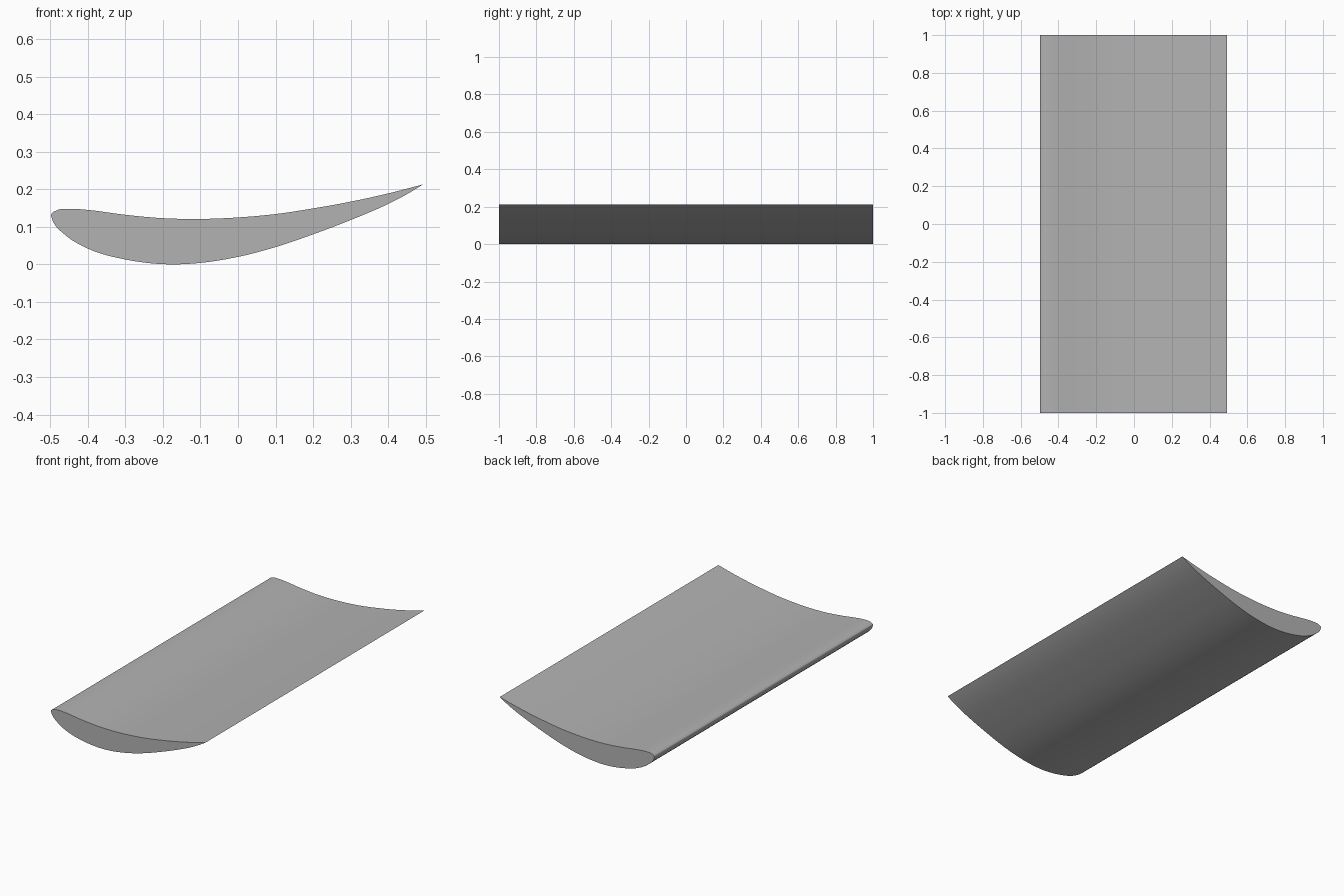
import bpy, bmesh, math
from mathutils import Vector

cube = bpy.data.objects.get("Cube")
if cube:
    bpy.data.objects.remove(cube)

HALF_SPAN = 1.0
STEPS = 6

# Section points (x, z): from the trailing edge over the top, round the nose, back underneath
SECTION = [
    (0.493, 0.213), (0.4, 0.189), (0.3, 0.167), (0.2, 0.149), (0.1, 0.134),
    (0.0, 0.125), (-0.1, 0.121), (-0.2, 0.123), (-0.3, 0.132), (-0.4, 0.145),
    (-0.445, 0.148), (-0.48, 0.145), (-0.497, 0.134), (-0.493, 0.115),
    (-0.46, 0.078), (-0.4, 0.042), (-0.3, 0.013), (-0.17, 0.0), (-0.1, 0.004),
    (0.0, 0.02), (0.1, 0.046), (0.2, 0.08), (0.3, 0.118), (0.4, 0.161),
    (0.45, 0.187), (0.493, 0.213),
]


def smooth_curve(points, steps):
    """Spline through the points with chord-scaled tangents."""
    p = [Vector(q) for q in points]
    p = [2 * p[0] - p[1]] + p + [2 * p[-1] - p[-2]]
    d = [(b - a).length for a, b in zip(p, p[1:])]

    def tangent(i):
        back, ahead = (p[i] - p[i - 1]) / d[i - 1], (p[i + 1] - p[i]) / d[i]
        return (back * d[i] + ahead * d[i - 1]) / (d[i] + d[i - 1])

    result = []
    for i in range(1, len(p) - 2):
        m0, m1 = tangent(i) * d[i], tangent(i + 1) * d[i]
        for s in range(steps):
            t = s / steps
            h = t * t * (3 - 2 * t)
            result.append(p[i] * (1 - h) + p[i + 1] * h
                          + m0 * t * (1 - t) ** 2 - m1 * t * t * (1 - t))
    return result


# Wing: section extruded along the span, capped at both ends
bm = bmesh.new()
outline = [bm.verts.new((q.x, -HALF_SPAN, max(q.y, 0))) for q in smooth_curve(SECTION, STEPS)]
cap = bm.faces.new(outline)
extruded = bmesh.ops.extrude_face_region(bm, geom=[cap], use_keep_orig=True)
far_verts = [g for g in extruded["geom"] if isinstance(g, bmesh.types.BMVert)]
bmesh.ops.translate(bm, verts=far_verts, vec=(0, 2 * HALF_SPAN, 0))
bmesh.ops.recalc_face_normals(bm, faces=bm.faces)
mesh = bpy.data.meshes.new("wing_section")
bm.to_mesh(mesh)
bm.free()
wing = bpy.data.objects.new("wing_section", mesh)
bpy.context.collection.objects.link(wing)

# Plain grey finish
GREY = (0.45, 0.45, 0.45, 1)
grey = bpy.data.materials.new("plain_grey")
grey.use_nodes = True
grey.diffuse_color = GREY
grey.node_tree.nodes["Principled BSDF"].inputs["Base Color"].default_value = GREY
mesh.materials.append(grey)

# Smooth skin with crisp ends and trailing edge
bpy.ops.object.select_all(action="DESELECT")
wing.select_set(True)
bpy.context.view_layer.objects.active = wing
bpy.ops.object.shade_smooth_by_angle(angle=math.radians(40))
